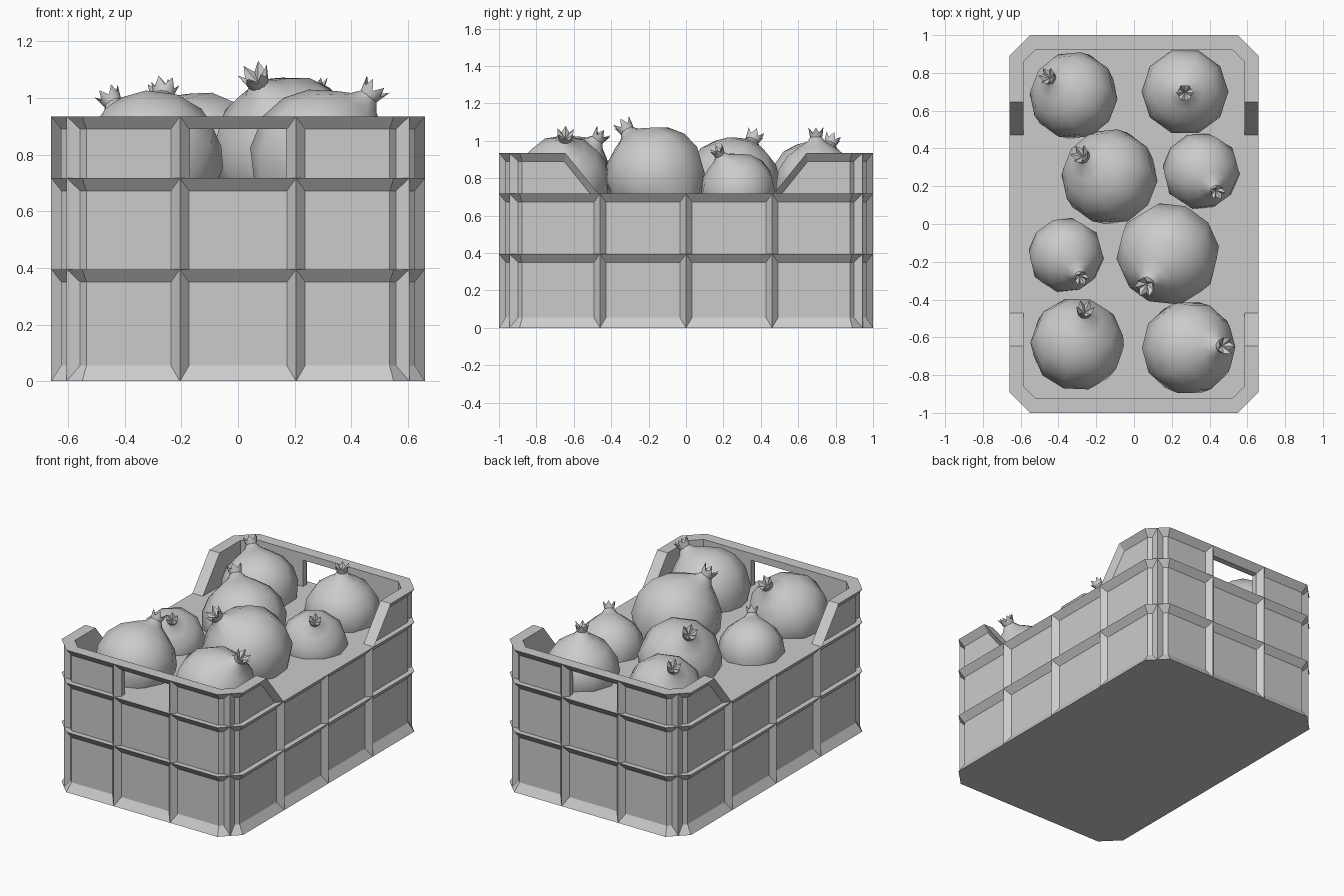
import bpy, bmesh, math
from mathutils import Vector, Matrix

cube = bpy.data.objects.get("Cube")
if cube:
    bpy.data.objects.remove(cube, do_unlink=True)

GREY = (0.6, 0.6, 0.6, 1)
grey = bpy.data.materials.new("plain grey")
grey.use_nodes = True
grey.diffuse_color = GREY
grey.node_tree.nodes["Principled BSDF"].inputs["Base Color"].default_value = GREY

X, Y, CHAMFER = 0.66, 1.0, 0.11       # crate half sizes and corner cut
INSET, WALL = 0.035, 0.075            # panel recess and wall thickness
MID, FLOOR, TOP = 0.395, 0.717, 0.935
LIP = 0.045                           # height of each sloped lip
CUT_LOW, CUT_HIGH = 0.47, 0.645       # side opening, half length at floor and top


def finish(bm, name):
    bmesh.ops.recalc_face_normals(bm, faces=bm.faces)
    mesh = bpy.data.meshes.new(name)
    bm.to_mesh(mesh)
    bm.free()
    mesh.materials.append(grey)
    obj = bpy.data.objects.new(name, mesh)
    bpy.context.collection.objects.link(obj)
    return obj


def outline(bm, d, z):
    """Ring of the chamfered rectangle, offset inward by d."""
    a, b = X - d, Y - d
    k = CHAMFER - d + d * math.tan(math.pi / 8)
    k = CHAMFER - d * (2 - math.sqrt(2))
    pts = [(a, b - k), (a - k, b), (k - a, b), (-a, b - k),
           (-a, k - b), (k - a, -b), (a - k, -b), (a, k - b)]
    return [bm.verts.new((x, y, z)) for x, y in pts]


def bridge(bm, low, high):
    n = len(low)
    for i in range(n):
        j = (i + 1) % n
        bm.faces.new((low[i], low[j], high[j], high[i]))


def prism(bm, first, second):
    """Solid between two matching polygons."""
    a = [bm.verts.new(p) for p in first]
    b = [bm.verts.new(p) for p in second]
    bridge(bm, a, b)
    bm.faces.new(a)
    bm.faces.new(b)


# Crate body: stacked rings with outward lips, closed at floor level
bm = bmesh.new()
profile = [(0, 0), (INSET, 0.055), (INSET, MID - LIP), (0, MID), (INSET, MID),
           (INSET, FLOOR - LIP), (0, FLOOR)]
rings = [outline(bm, d, z) for d, z in profile]
for low, high in zip(rings, rings[1:]):
    bridge(bm, low, high)
bm.faces.new(rings[0])
bm.faces.new(rings[-1])
finish(bm, "crate_body")

# Raised end walls: full ring, then the side openings and handles are cut out
bm = bmesh.new()
profile = [(INSET, FLOOR - 0.01), (INSET, TOP - LIP), (0, TOP), (WALL, TOP),
           (WALL, FLOOR - 0.01)]
rings = [outline(bm, d, z) for d, z in profile]
for i, low in enumerate(rings):
    bridge(bm, low, rings[(i + 1) % len(rings)])
walls = finish(bm, "end_walls")


def cut(target, section, axis):
    """Cut a long prism with the given (u, z) section along an axis."""
    cutter_bm = bmesh.new()
    ends = [[(s, u, z) if axis == "x" else (u, s, z) for u, z in section]
            for s in (-1.5, 1.5)]
    prism(cutter_bm, *ends)
    cutter = finish(cutter_bm, "cutter")
    cutter.hide_render = True
    mod = target.modifiers.new("opening", "BOOLEAN")
    mod.operation, mod.solver, mod.object = "DIFFERENCE", "EXACT", cutter
    bpy.context.view_layer.objects.active = target
    bpy.ops.object.modifier_apply(modifier=mod.name)
    bpy.data.objects.remove(cutter, do_unlink=True)


def opening(z):
    return CUT_LOW + (CUT_HIGH - CUT_LOW) * (z - FLOOR) / (TOP - FLOOR)


low, high = opening(0.6), opening(1.1)
cut(walls, [(-low, 0.6), (low, 0.6), (high, 1.1), (-high, 1.1)], "x")
cut(walls, [(-0.175, 0.6), (0.175, 0.6), (0.175, TOP - LIP), (-0.175, TOP - LIP)], "y")

# Sloped lips along the ends of the raised walls
bm = bmesh.new()
for sx in (-1, 1):
    for sy in (-1, 1):
        def section(y, z):
            return [(sx * X, sy * y, z), (sx * (X - INSET - 0.01), sy * y, z),
                    (sx * (X - INSET - 0.01), sy * (y + 0.055), z)]
        prism(bm, section(CUT_LOW, FLOOR), section(CUT_HIGH, TOP))
finish(bm, "sloped_lips")

# Vertical ribs of triangular section
bm = bmesh.new()


def rib(x, y, nx, ny, top):
    out = Vector((nx, ny, 0)).normalized()
    side = Vector((-out.y, out.x, 0)) * 0.035
    ridge = Vector((x, y, 0))
    base = ridge - out * (INSET + 0.003)
    tri = [ridge, base + side, base - side]
    prism(bm, tri, [p + Vector((0, 0, top)) for p in tri])


for sx in (-1, 1):
    for y in (-0.46, 0, 0.46):
        rib(sx * X, y, sx, 0, FLOOR - 0.001)
    for sy in (-1, 1):
        rib(sx * 0.205, sy * Y, 0, sy, TOP - 0.001)
        rib(sx * (X - CHAMFER / 2), sy * (Y - CHAMFER / 2), sx, sy, TOP - 0.001)
finish(bm, "crate_ribs")

# Fruit: a turned body with a concave neck and a toothed crown
BODY = [(0.5, -0.85), (0.87, -0.48), (1.0, -0.02), (0.93, 0.36), (0.72, 0.67),
        (0.42, 0.88), (0.22, 1.0), (0.13, 1.12)]
SIDES, TEETH = 10, 6


def circle(bm, n, r, z):
    return [bm.verts.new((r * math.cos(t), r * math.sin(t), z))
            for t in (math.tau * i / n for i in range(n))]


def fruit(name, centre, radius, crown):
    bm = bmesh.new()
    rings = [circle(bm, SIDES, r, z) for r, z in BODY]
    for a, b in zip(rings, rings[1:]):
        bridge(bm, a, b)
    bm.faces.new(rings[0])
    bm.faces.new(rings[-1])
    # crown
    base = circle(bm, TEETH * 2, 0.13, 1.08)
    rim = circle(bm, TEETH * 2, 0.16, 1.2)
    for v in rim[::2]:
        v.co = (v.co.x * 1.25, v.co.y * 1.25, 1.33)
    bridge(bm, base, rim)
    pit = bm.verts.new((0, 0, 1.13))
    for i, v in enumerate(rim):
        bm.faces.new((v, rim[(i + 1) % len(rim)], pit))
    # lean the fruit towards its crown
    c = Vector(centre)
    dx, dy = crown[0] - c.x, crown[1] - c.y
    reach = 1.23 * radius
    axis = Vector((dx, dy, math.sqrt(max(reach ** 2 - dx * dx - dy * dy, 0.001))))
    turn = Vector((0, 0, 1)).rotation_difference(axis).to_matrix().to_4x4()
    bm.transform(Matrix.Translation(c) @ turn @ Matrix.Scale(radius, 4))
    obj = finish(bm, name)
    bpy.ops.object.select_all(action="DESELECT")
    obj.select_set(True)
    bpy.context.view_layer.objects.active = obj
    bpy.ops.object.shade_smooth_by_angle(angle=math.radians(45))


FRUITS = [((-0.32, 0.68, 0.77), 0.235, (-0.455, 0.78)),
          ((0.27, 0.70, 0.765), 0.23, (0.27, 0.695)),
          ((-0.13, 0.25, 0.77), 0.257, (-0.28, 0.365)),
          ((0.355, 0.28, 0.735), 0.205, (0.44, 0.17)),
          ((-0.36, -0.165, 0.735), 0.2, (-0.28, -0.285)),
          ((0.18, -0.16, 0.81), 0.275, (0.06, -0.33)),
          ((-0.30, -0.635, 0.785), 0.25, (-0.26, -0.455)),
          ((0.29, -0.655, 0.785), 0.252, (0.48, -0.645))]
for i, spec in enumerate(FRUITS):
    fruit(f"fruit_{i + 1}", *spec)
